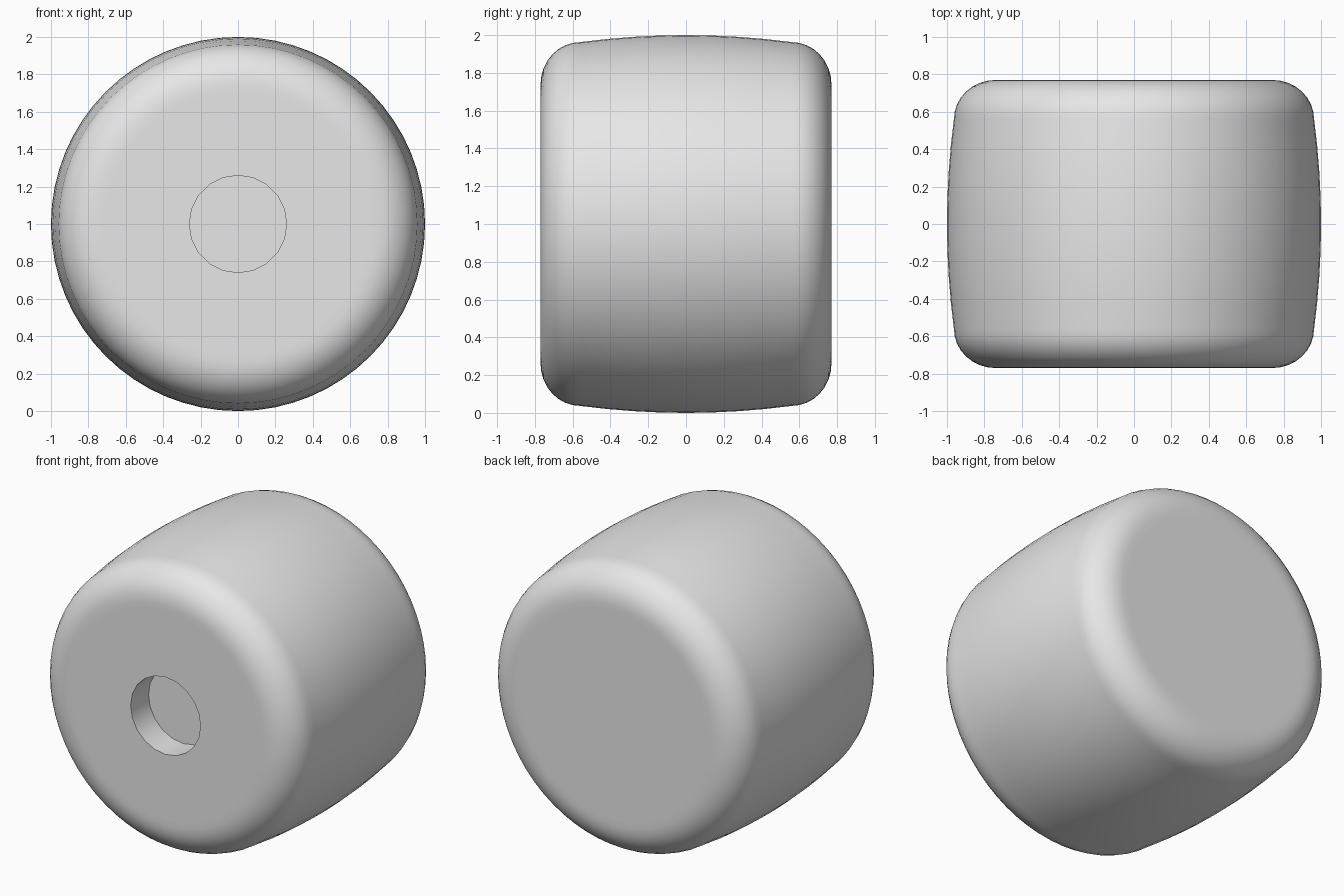
import bpy, bmesh, math

cube = bpy.data.objects.get("Cube")
if cube:
    bpy.data.objects.remove(cube, do_unlink=True)

HALF = 0.77          # half depth along y
CAP = 0.74           # radius of the flat end
SHOULDER = 0.56      # y where the rounded edge starts
EDGE = 0.963         # radius at the shoulder

grey = bpy.data.materials.new("light_grey")
grey.use_nodes = True
grey.diffuse_color = (0.8, 0.8, 0.8, 1)
grey.node_tree.nodes["Principled BSDF"].inputs["Base Color"].default_value = (0.8, 0.8, 0.8, 1)


def lathe(name, profile, segments):
    """Closed solid turned about the y axis at z = 1, from (radius, y) points."""
    bm = bmesh.new()
    rings = []
    for r, y in profile:
        angles = [2 * math.pi * i / segments for i in range(segments)]
        rings.append([bm.verts.new((r * math.cos(a), y, 1 + r * math.sin(a))) for a in angles])
    for a, b in zip(rings, rings[1:]):
        for i in range(segments):
            j = (i + 1) % segments
            bm.faces.new((a[i], a[j], b[j], b[i]))
    bm.faces.new(rings[0])
    bm.faces.new(rings[-1])
    bmesh.ops.recalc_face_normals(bm, faces=bm.faces)
    mesh = bpy.data.meshes.new(name)
    bm.to_mesh(mesh)
    bm.free()
    mesh.materials.append(grey)
    obj = bpy.data.objects.new(name, mesh)
    bpy.context.collection.objects.link(obj)
    return obj


# Barrel profile: flat cap, rounded edge, gently bulging side, mirrored
half = [(CAP - 0.04, -HALF)]
for i in range(9):
    t = math.pi / 2 * i / 8
    half.append((CAP + (EDGE - CAP) * math.sin(t),
                 -SHOULDER - (HALF - SHOULDER) * math.cos(t)))
for i in range(1, 5):
    y = -SHOULDER * (1 - i / 4)
    half.append((1 - (1 - EDGE) * (y / SHOULDER) ** 2, y))
profile = half + [(r, -y) for r, y in reversed(half[:-1])]
body = lathe("barrel_body", profile, 64)

# Round blind hole in the front
cutter = lathe("hole_cutter", [(0.26, -HALF - 0.1), (0.26, -HALF + 0.19)], 20)
cutter.hide_render = True
cut = body.modifiers.new("hole", 'BOOLEAN')
cut.operation = 'DIFFERENCE'
cut.solver = 'EXACT'
cut.object = cutter

bpy.ops.object.select_all(action='DESELECT')
body.select_set(True)
bpy.context.view_layer.objects.active = body
bpy.ops.object.modifier_apply(modifier=cut.name)
bpy.data.objects.remove(cutter, do_unlink=True)
bpy.ops.object.shade_smooth_by_angle(angle=math.radians(30))
